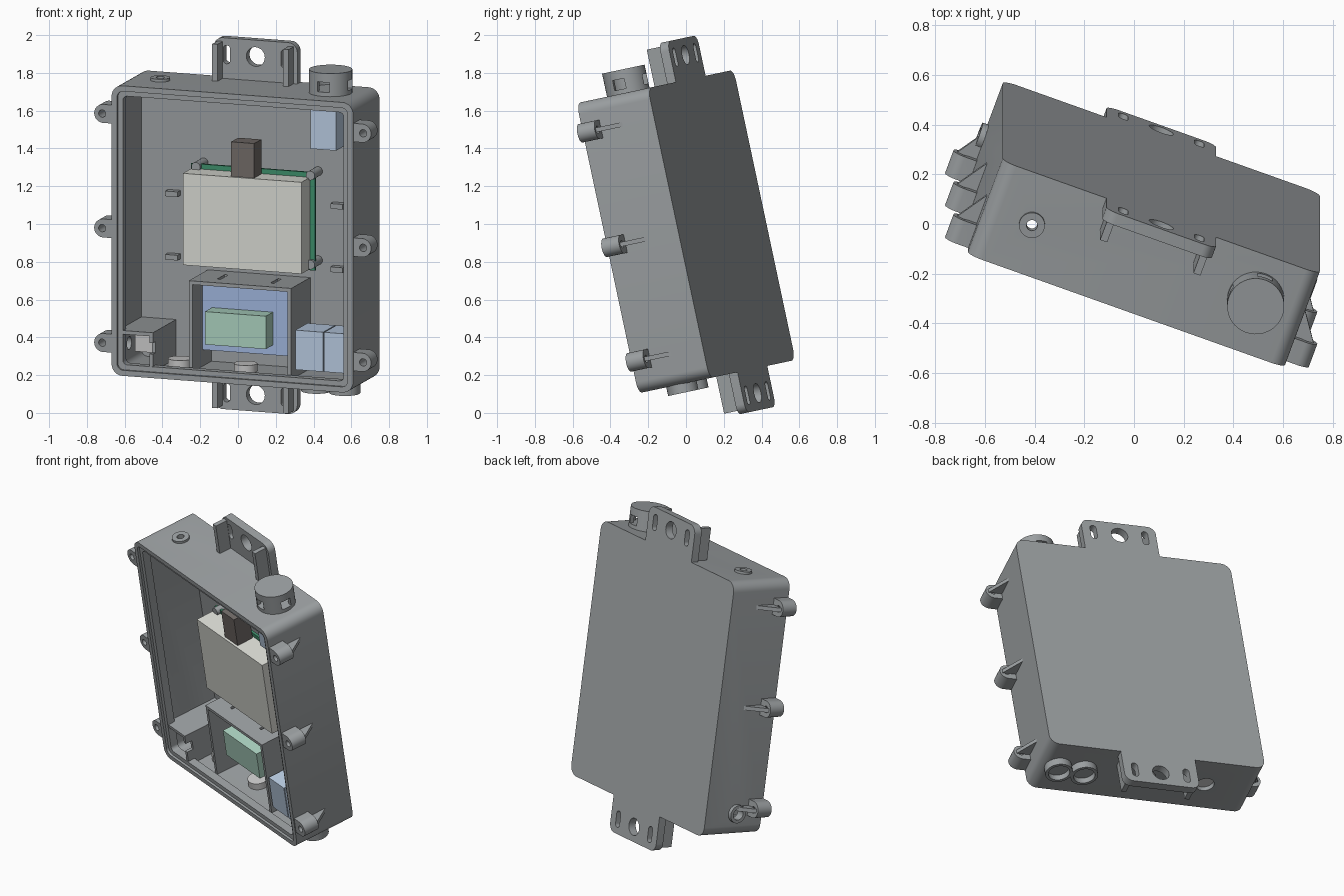
import bpy, bmesh
from math import radians, sin, cos, pi
from mathutils import Matrix, Vector

if "Cube" in bpy.data.objects:
    bpy.data.objects.remove(bpy.data.objects["Cube"])

# Enclosure frame: local x = width, y = depth (front is -y), z = height, tilted as a whole
FRAME = (Matrix.Translation((0.04, 0, 0.96)) @ Matrix.Rotation(radians(12), 4, 'X')
         @ Matrix.Rotation(radians(-20), 4, 'Z'))
COLORS = {
    'cream': (0.72, 0.73, 0.68, 1), 'blue': (0.50, 0.62, 0.78, 1),
    'panel_blue': (0.36, 0.48, 0.75, 1), 'green': (0.42, 0.66, 0.54, 1),
    'board_green': (0.05, 0.28, 0.15, 1), 'brown': (0.17, 0.15, 0.14, 1),
    'white': (0.78, 0.78, 0.76, 1), 'dark': (0.33, 0.35, 0.36, 1),
}
mats = {}


def finish(name, bm, color='dark'):
    bmesh.ops.recalc_face_normals(bm, faces=bm.faces)
    me = bpy.data.meshes.new(name)
    bm.to_mesh(me)
    bm.free()
    ob = bpy.data.objects.new(name, me)
    bpy.context.collection.objects.link(ob)
    ob.matrix_world = FRAME
    if color not in mats:
        mats[color] = bpy.data.materials.new(color)
        mats[color].diffuse_color = COLORS[color]
    me.materials.append(mats[color])
    return ob


def box(name, x, y, z, color='dark'):
    bm = bmesh.new()
    bmesh.ops.create_cube(bm, size=1)
    for v in bm.verts:
        for i, (a, b) in enumerate((x, y, z)):
            v.co[i] = a if v.co[i] < 0 else b
    return finish(name, bm, color)


def cyl(name, center, axis, r, length, color='dark'):
    bm = bmesh.new()
    rot = Vector((0, 0, 1)).rotation_difference(
        Vector([1.0 if a == axis else 0.0 for a in 'xyz'])).to_matrix().to_4x4()
    bmesh.ops.create_cone(bm, cap_ends=True, segments=40, radius1=r, radius2=r,
                          depth=length, matrix=Matrix.Translation(center) @ rot)
    return finish(name, bm, color)


def rrect(hx, hz, r, cz=0.0):
    pts = []
    for k, (sx, sz) in enumerate(((1, 1), (-1, 1), (-1, -1), (1, -1))):
        for i in range(9):
            a = pi / 2 * (k + i / 8)
            pts.append((sx * (hx - r) + r * cos(a), cz + sz * (hz - r) + r * sin(a)))
    return pts


def prism(name, pts, y0, y1, color='dark'):
    bm = bmesh.new()
    f = bm.faces.new([bm.verts.new((x, y0, z)) for x, z in pts])
    new = bmesh.ops.extrude_face_region(bm, geom=[f])['geom']
    for v in new:
        if isinstance(v, bmesh.types.BMVert):
            v.co.y = y1
    return finish(name, bm, color)


def cut(ob, *cutters, op='DIFFERENCE'):
    for c in cutters:
        m = ob.modifiers.new('cut', 'BOOLEAN')
        m.operation, m.solver, m.object = op, 'EXACT', c
        bpy.context.view_layer.objects.active = ob
        bpy.ops.object.modifier_apply(modifier=m.name)
        bpy.data.objects.remove(c)
    return ob


# Open-fronted case with cable and vent holes
bottom_ports = (-0.37, 0.0)
case = prism('case', rrect(0.68, 0.785, 0.06), -0.205, 0.205)
cut(case, prism('c', rrect(0.65, 0.755, 0.035), -0.3, 0.175),
    cyl('c', (-0.48, 0, 0.77), 'z', 0.022, 0.1),
    cyl('c', (-0.67, -0.015, -0.647), 'x', 0.035, 0.1),
    *[cyl('c', (u, 0, -0.77), 'z', 0.055, 0.1) for u in bottom_ports])
# Inner sealing lip just behind the rim
cut(prism('seal_lip', rrect(0.652, 0.757, 0.037), -0.19, -0.14),
    prism('c', rrect(0.622, 0.727, 0.025), -0.3, 0.0))

# Wall mounting tabs with three holes and two ribs
for s, side in ((1, 'top'), (-1, 'bottom')):
    tab = prism(side + '_tab', rrect(0.235, 0.14, 0.05, s * 0.865), 0.155, 0.205)
    cut(tab, box('c', (-0.5, 0.5), (0, 0.4), sorted((s * 0.6, s * 0.784))),
        cyl('c', (0, 0.18, s * 0.915), 'y', 0.052, 0.2),
        *[prism('c', [(x + t * 0.163, z) for x, z in rrect(0.02, 0.05, 0.0195, s * 0.915)],
                0.1, 0.3) for t in (-1, 1)])
    for t in (-1, 1):
        box(side + '_tab_rib', sorted((t * 0.185, t * 0.215)), (0.075, 0.157),
            sorted((s * 0.784, s * 0.985)))

# Screw ears down both sides, each with a tapered gusset
for s in (-1, 1):
    for w in (-0.615, 0.005, 0.625):
        ear = cyl('screw_ear', (s * 0.73, -0.15, w), 'y', 0.05, 0.1)
        cut(ear, box('c', sorted((s * 0.675, s * 0.73)), (-0.2, -0.1), (w - 0.05, w + 0.05)),
            op='UNION')
        cut(ear, cyl('c', (s * 0.735, -0.15, w), 'y', 0.02, 0.2))
        bm = bmesh.new()
        tri = ((0.675, -0.102), (0.765, -0.102), (0.675, 0.03))
        lo, hi = [[bm.verts.new((s * x, y, w + d)) for x, y in tri] for d in (-0.012, 0.012)]
        bm.faces.new(lo)
        bm.faces.new(hi)
        for i in range(3):
            j = (i + 1) % 3
            bm.faces.new((lo[i], lo[j], hi[j], hi[i]))
        finish('ear_gusset', bm)

# Vent cap with side windows on top, small port ring beside it
vent = cyl('vent_cap', (0.473, 0.017, 0.845), 'z', 0.115, 0.13)
cut(vent, cyl('c', (0.473, 0.017, 0.835), 'z', 0.09, 0.055),
    box('c', (0.3, 0.65), (-0.016, 0.05), (0.808, 0.862)),
    box('c', (0.44, 0.506), (-0.2, 0.2), (0.808, 0.862)))
cut(cyl('top_port_ring', (-0.48, 0, 0.79), 'z', 0.052, 0.02),
    cyl('c', (-0.48, 0, 0.79), 'z', 0.022, 0.1))

# Side port ring and bottom cable collars
cut(cyl('side_port_ring', (-0.69, -0.015, -0.647), 'x', 0.055, 0.03),
    cyl('c', (-0.69, -0.015, -0.647), 'x', 0.035, 0.1))
for u in (0.40, 0.56):
    cut(cyl('cable_collar', (u, 0, -0.807), 'z', 0.082, 0.05),
        cyl('c', (u, 0, -0.83), 'z', 0.064, 0.07))
# White plugs over the bottom holes
for u in bottom_ports:
    cyl('floor_plug', (u, 0, -0.735), 'z', 0.062, 0.045, 'white')

# Small pegs on the back wall
for s in (-1, 1):
    for w in (-0.2, 0.143):
        box('wall_peg', (s * 0.465 - 0.035, s * 0.465 + 0.035), (0.13, 0.18),
            (w - 0.014, w + 0.014))

# Circuit board on standoffs, cream module and brown connector
box('circuit_board', (-0.335, 0.365), (0.075, 0.09), (-0.2, 0.33), 'board_green')
for u in (-0.3, 0.345):
    for w in (-0.165, 0.317):
        cyl('standoff', (u, 0.115, w), 'y', 0.025, 0.125)
box('cream_module', (-0.332, 0.336), (-0.06, 0.075), (-0.193, 0.303), 'cream')
box('brown_connector', (-0.065, 0.065), (-0.045, 0.065), (0.303, 0.49), 'brown')

# Hood with slotted roof around the blue panel and green relay
hood = box('hood_roof', (-0.276, 0.301), (-0.12, 0.178), (-0.282, -0.262))
cut(hood, *[box('c', (u - 0.01, u + 0.01), (-0.03, 0.09), (-0.3, -0.24)) for u in (-0.14, 0.16)])
box('hood_left_wall', (-0.276, -0.256), (-0.12, 0.178), (-0.757, -0.28))
box('hood_right_wall', (0.281, 0.301), (-0.12, 0.178), (-0.757, -0.28))
box('blue_panel', (-0.256, 0.27), (0.04, 0.17), (-0.666, -0.3), 'panel_blue')
box('green_block', (-0.203, 0.14), (-0.07, 0.045), (-0.612, -0.434), 'green')

# Cable compartment in the lower left corner
box('compartment_roof', (-0.652, -0.455), (-0.185, 0.178), (-0.564, -0.544))
wall = box('compartment_wall', (-0.475, -0.455), (-0.185, 0.178), (-0.757, -0.56))
cut(wall, box('c', (-0.5, -0.4), (-0.25, -0.14), (-0.66, -0.6)))
box('cable_plug', (-0.6, -0.5), (-0.06, 0.04), (-0.68, -0.59), 'white')

# Blue terminal blocks
box('terminal_block_left', (0.324, 0.48), (-0.12, 0.07), (-0.7, -0.486), 'blue')
box('terminal_block_right', (0.487, 0.643), (-0.12, 0.07), (-0.7, -0.486), 'blue')
box('upper_terminal_block', (0.398, 0.543), (-0.09, 0.08), (0.495, 0.705), 'blue')

bpy.ops.object.select_all(action='SELECT')
bpy.context.view_layer.objects.active = bpy.data.objects['case']
bpy.ops.object.shade_smooth_by_angle(angle=radians(30))

for m in bpy.data.materials:
    if m.users and not m.is_grease_pencil:
        m.use_nodes = True
        m.node_tree.nodes["Principled BSDF"].inputs["Base Color"].default_value = m.diffuse_color
